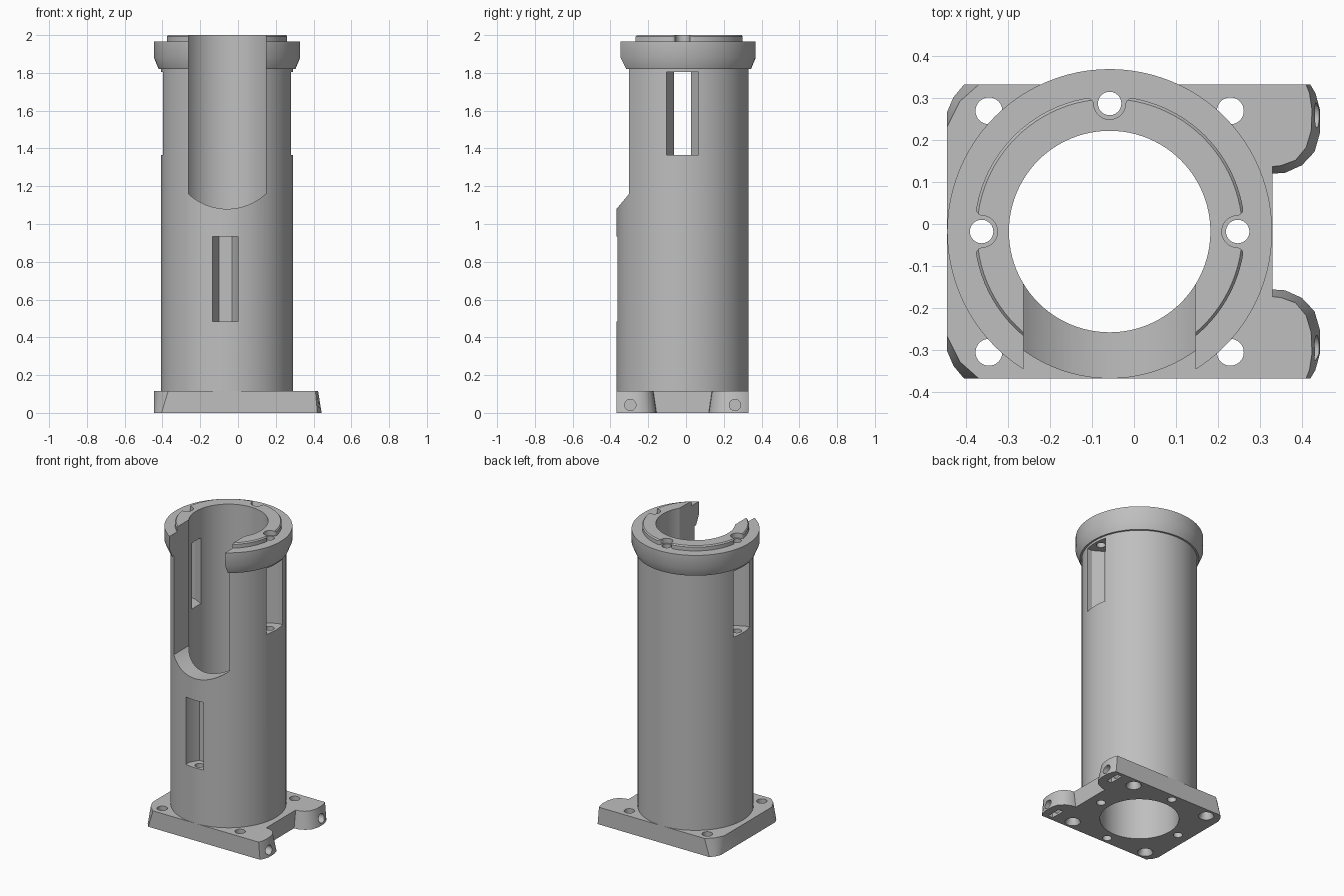
import bpy, bmesh, math
from mathutils import Matrix

cube = bpy.data.objects.get("Cube")
if cube:
    bpy.data.objects.remove(cube, do_unlink=True)

CX, CY = -0.058, -0.018        # column axis
BORE, WALL, BOLT = 0.24, 0.35, 0.305
PLATE_H = 0.115

grey = bpy.data.materials.new("light grey plastic")
grey.use_nodes = True
grey.diffuse_color = (0.52, 0.52, 0.52, 1)
grey.node_tree.nodes["Principled BSDF"].inputs["Base Color"].default_value = grey.diffuse_color


def finish(name, bm):
    bmesh.ops.recalc_face_normals(bm, faces=bm.faces)
    mesh = bpy.data.meshes.new(name)
    bm.to_mesh(mesh)
    bm.free()
    mesh.materials.append(grey)
    ob = bpy.data.objects.new(name, mesh)
    bpy.context.collection.objects.link(ob)
    return ob


def prism(name, low, z0, z1, high=None, axis="Z"):
    """Loft between two outlines, optionally turned to run along -Y or +X."""
    bm = bmesh.new()
    a = [bm.verts.new((x, y, z0)) for x, y in low]
    b = [bm.verts.new((x, y, z1)) for x, y in (high or low)]
    bm.faces.new(a)
    bm.faces.new(b)
    for i in range(len(a)):
        j = (i + 1) % len(a)
        bm.faces.new((a[i], a[j], b[j], b[i]))
    if axis != "Z":
        bm.transform(Matrix.Rotation(math.pi / 2, 4, "X" if axis == "Y" else "Y"))
    return finish(name, bm)


def circle(x, y, r, n=32):
    return [(x + r * math.cos(math.tau * i / n), y + r * math.sin(math.tau * i / n)) for i in range(n)]


def around(points, deg):
    """Place (tangent, outward) points at the bolt circle."""
    c, s = math.cos(math.radians(deg)), math.sin(math.radians(deg))
    return [(CX + (BOLT + v) * c - u * s, CY + (BOLT + v) * s + u * c) for u, v in points]


def cut(ob, cutters):
    bpy.context.view_layer.objects.active = ob
    for c in cutters:
        c.hide_render = True
        mod = ob.modifiers.new("cut", "BOOLEAN")
        mod.operation, mod.solver, mod.object = "DIFFERENCE", "EXACT", c
        bpy.ops.object.modifier_apply(modifier=mod.name)
        bpy.data.objects.remove(c, do_unlink=True)


def bolt_holes():
    return [prism("bolt_hole", around(circle(0, 0, 0.028, 24), d), -0.1, 0.6 if d == 270 else 2.1)
            for d in (0, 90, 180, 270)]


def nut_pocket(deg, r, z0, z1, shift=0):
    # half hexagon inside, straight sides running out through the wall
    half = r * math.sqrt(3) / 2
    pts = [(r, 0.2), (r, 0), (r / 2, -half), (-r / 2, -half), (-r, 0), (-r, 0.2)]
    return prism("nut_pocket", around([(u + shift, v) for u, v in pts], deg), z0, z1)


# Column with collar and raised lip, turned from one profile
profile = [(BORE, PLATE_H), (WALL, PLATE_H), (WALL, 1.82), (0.362, 1.82), (0.387, 1.88), (0.387, 1.967),
           (0.3225, 1.967), (0.3225, 1.992), (0.316, 2.0), (BORE, 2.0)]
bm = bmesh.new()
SEG = 96
rings = [[bm.verts.new((CX + r * math.cos(math.tau * k / SEG), CY + r * math.sin(math.tau * k / SEG), z))
          for r, z in profile] for k in range(SEG)]
for k in range(SEG):
    p, q = rings[k], rings[(k + 1) % SEG]
    for i in range(len(profile)):
        j = (i + 1) % len(profile)
        bm.faces.new((p[i], q[i], q[j], p[j]))
column = finish("column", bm)

# Front loading slot with an arched bottom
HALF, RAD, LOW = 0.205, 0.3027, 1.08
sweep = math.asin(HALF / RAD)
arch = [(CX + RAD * math.sin(t), LOW + RAD * (1 - math.cos(t)))
        for t in (sweep * (i / 12 - 1) for i in range(25))]
slot = prism("slot", arch + [(CX + HALF, 2.2), (CX - HALF, 2.2)], 0.05, 0.6, axis="Y")

# Lip notches: round at the hole, flared at the rim
notch = [(0.038 * math.cos(a), 0.038 * math.sin(a)) for a in (-math.pi * i / 16 for i in range(17))]
flare = [(0.04, 0.006), (0.047, 0.012), (0.064, 0.016), (0.066, 0.06)]
notch += [(-u, v) for u, v in flare] + flare[::-1]

cut(column, [slot] + [prism("notch", around(notch, d), 1.967, 2.1) for d in (0, 90, 180)]
    + [nut_pocket(0, 0.085, 1.365, 1.805), nut_pocket(180, 0.085, 1.365, 1.805),
       nut_pocket(270, 0.0675, 0.485, 0.935, -0.0085)]
    + bolt_holes())

# Base plate with two ears; half outlines mirrored front to back
low = [(0.33, 0.138), (0.36, 0.14), (0.40, 0.158), (0.43, 0.19), (0.443, 0.235), (0.443, 0.29),
       (0.432, 0.33), (0.42, 0.35), (-0.405, 0.35), (-0.43, 0.32), (-0.445, 0.285)]
high = [(0.33, 0.155), (0.35, 0.157), (0.385, 0.17), (0.41, 0.2), (0.422, 0.24), (0.424, 0.29),
        (0.418, 0.33), (0.41, 0.35), (-0.37, 0.35), (-0.415, 0.31), (-0.445, 0.25)]


def mirrored(half):
    return [(x, CY + v) for x, v in half] + [(x, CY - v) for x, v in reversed(half)]


plate = prism("base_plate", mirrored(low), 0, PLATE_H, mirrored(high))
cutters = [prism("bore", circle(CX, CY, BORE, SEG), -0.1, 0.2)] + bolt_holes()
for side in (-1, 1):
    y = CY + side * 0.2875
    for x in (CX - 0.2875, CX + 0.2875):
        cutters.append(prism("corner_hole", circle(x, y, 0.032), -0.1, 0.2))
        cutters.append(prism("countersink", circle(x, y, 0.052), -0.01, 0.03, circle(x, y, 0.032)))
    # Ear bolt hole along x, and a nut slot open underneath
    y = CY + side * 0.277
    cutters.append(prism("ear_hole", circle(-0.042, y, 0.03), 0.28, 0.5, axis="X"))
    cutters.append(prism("ear_slot", [(0.355, y - 0.05), (0.39, y - 0.05), (0.39, y + 0.05), (0.355, y + 0.05)],
                         -0.1, 0.08))
cut(plate, cutters)

# Smooth round walls, sharp edges kept
for ob in (column, plate):
    bpy.ops.object.select_all(action="DESELECT")
    ob.select_set(True)
    bpy.context.view_layer.objects.active = ob
    bpy.ops.object.shade_smooth_by_angle(angle=math.radians(30))
